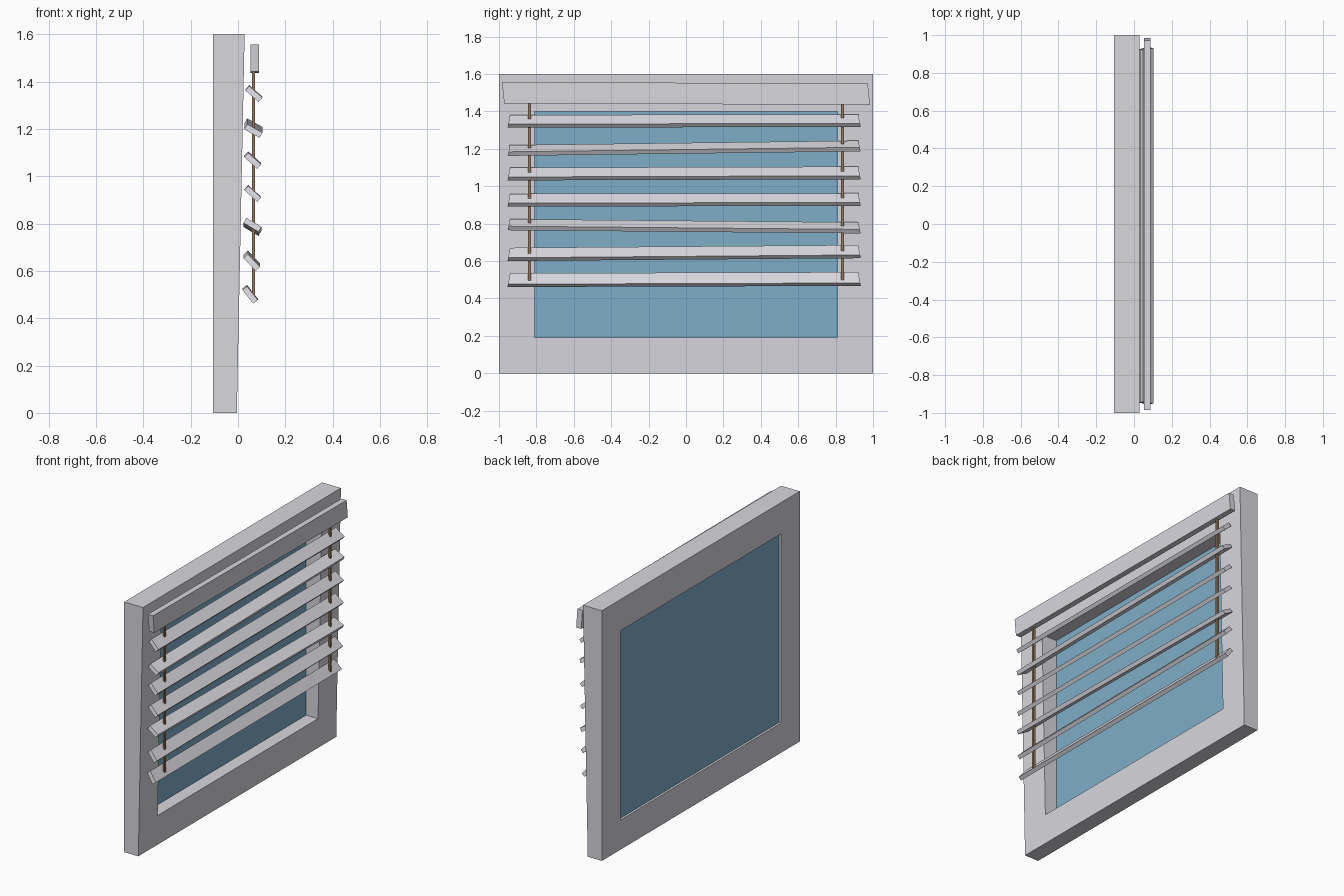
import bpy, bmesh, math
from mathutils import Matrix, Vector

if "Cube" in bpy.data.objects:
    bpy.data.objects.remove(bpy.data.objects["Cube"])


def material(name, color):
    m = bpy.data.materials.new(name)
    m.diffuse_color = (*color, 1)
    m.use_nodes = True
    m.node_tree.nodes["Principled BSDF"].inputs["Base Color"].default_value = m.diffuse_color
    return m


white = material("pale grey paint", (0.68, 0.68, 0.73))
blue = material("blue glass", (0.21, 0.42, 0.58))
brown = material("brown cord", (0.30, 0.19, 0.10))


def finish(name, bm, mat):
    bmesh.ops.recalc_face_normals(bm, faces=bm.faces)
    me = bpy.data.meshes.new(name)
    bm.to_mesh(me)
    bm.free()
    me.materials.append(mat)
    ob = bpy.data.objects.new(name, me)
    bpy.context.collection.objects.link(ob)
    return ob


def box(name, size, loc, mat, tilt=0.0, roll=0.0, skew=0.0):
    """Box tilted about y, rolled about x, with end faces skewed along y."""
    bm = bmesh.new()
    bmesh.ops.create_cube(bm, size=1)
    rot = Matrix.Rotation(roll, 3, 'X') @ Matrix.Rotation(tilt, 3, 'Y')
    for v in bm.verts:
        p = rot @ Vector(v.co[i] * size[i] for i in range(3))
        # upper edge is a little shorter than the lower edge
        p.y *= 1 - skew * (p.z - roll * p.y)
        v.co = p + Vector(loc)
    return finish(name, bm, mat)


# Mitred frame, front face leaning slightly outward at the top
def front_x(z):
    return -0.005 + 0.0206 * z


OUTER = [(-1, 0), (1, 0), (1, 1.6), (-1, 1.6)]
INNER = [(-0.81, 0.19), (0.81, 0.19), (0.81, 1.4), (-0.81, 1.4)]
bm = bmesh.new()
loops = [
    [bm.verts.new((front_x(z), y, z)) for y, z in OUTER],
    [bm.verts.new((front_x(z), y, z)) for y, z in INNER],
    [bm.verts.new((-0.105, y, z)) for y, z in INNER],
    [bm.verts.new((-0.105, y, z)) for y, z in OUTER],
]
for k in range(4):
    a, b = loops[k], loops[(k + 1) % 4]
    for i in range(4):
        j = (i + 1) % 4
        bm.faces.new((a[i], a[j], b[j], b[i]))
finish("window_frame", bm, white)

# Glass pane, set close to the back
box("glass_pane", (0.006, 1.62, 1.21), (-0.088, 0, 0.795), blue)

# Head rail, slightly crooked
rail = box("head_rail", (0.036, 1.956, 0.114), (0.070, 0, 1.496), white)
for v in rail.data.vertices:
    v.co.z -= 0.004 * v.co.y
    v.co.y += 0.006 * (-1 if v.co.z > 1.496 else 1)

# Slats: centre x, centre z, downward tilt in degrees, end to end rise
SLATS = [
    (0.067, 1.349, 41, 0.004),
    (0.065, 1.203, 29, 0.024),
    (0.062, 1.068, 42, 0.006),
    (0.062, 0.927, 42, 0.003),
    (0.061, 0.786, 31, -0.017),
    (0.058, 0.643, 46, 0.015),
    (0.051, 0.501, 52, 0.006),
]
for n, (x, z, deg, rise) in enumerate(SLATS):
    box(f"slat_{n + 1}", (0.074, 1.875, 0.025), (x, -0.01, z), white,
        tilt=math.radians(deg), roll=rise / 1.88, skew=0.2)

# Lift cords on both sides
for side, y in (("left", -0.837), ("right", 0.837)):
    box(f"cord_{side}", (0.012, 0.014, 0.95), (0.065, y, 0.97), brown)
